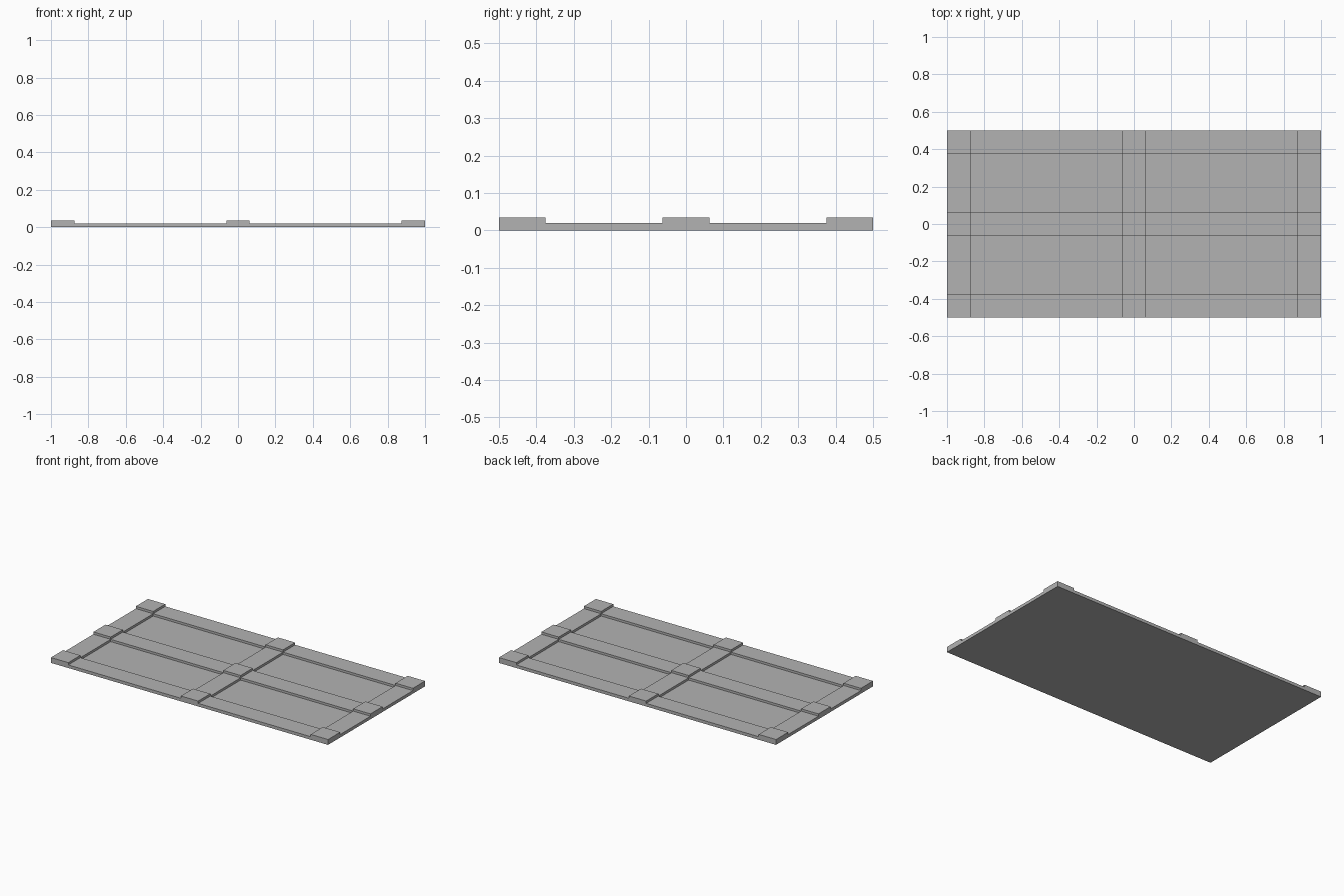
import bpy
import bmesh

cube = bpy.data.objects.get("Cube")
if cube:
    bpy.data.objects.remove(cube, do_unlink=True)

LENGTH, DEPTH, RIB = 2.0, 1.0, 0.125
PANEL_TOP, RIB_TOP, BLOCK_TOP = 0.005, 0.02, 0.035

grey = bpy.data.materials.new("plain_grey")
grey.use_nodes = True
colour = (0.45, 0.45, 0.45, 1)
grey.diffuse_color = colour
grey.node_tree.nodes["Principled BSDF"].inputs["Base Color"].default_value = colour


def cuts(size):
    """Grid lines for an edge rib, a middle rib and an edge rib."""
    h, r = size / 2, RIB
    return [-h, -h + r, -r / 2, r / 2, h - r, h]


def raise_faces(bm, faces, height):
    """Extrude faces straight up and return the new top faces."""
    new = bmesh.ops.extrude_face_region(bm, geom=faces)["geom"]
    verts = [g for g in new if isinstance(g, bmesh.types.BMVert)]
    bmesh.ops.translate(bm, verts=verts, vec=(0, 0, height))
    bmesh.ops.delete(bm, geom=[f for f in faces if f.is_valid], context='FACES_ONLY')
    return [g for g in new if isinstance(g, bmesh.types.BMFace)]


def in_rib(value, size):
    return abs(value) < RIB / 2 or abs(value) > size / 2 - RIB


bm = bmesh.new()

# Flat sheet divided along the rib edges
xs, ys = cuts(LENGTH), cuts(DEPTH)
grid = [[bm.verts.new((x, y, 0)) for y in ys] for x in xs]
sheet = []
for i in range(len(xs) - 1):
    for j in range(len(ys) - 1):
        sheet.append(bm.faces.new((grid[i][j], grid[i + 1][j],
                                   grid[i + 1][j + 1], grid[i][j + 1])))

# Base plate, with a flat underside
top = raise_faces(bm, sheet, PANEL_TOP)
rim = [e for e in bm.edges if e.is_boundary and all(v.co.z < 0.001 for v in e.verts)]
bmesh.ops.contextual_create(bm, geom=rim)
bmesh.ops.delete(bm, geom=[e for e in bm.edges if not e.link_faces], context='EDGES')

# Lattice of ribs
ribs = [f for f in top if in_rib(f.calc_center_median().x, LENGTH)
        or in_rib(f.calc_center_median().y, DEPTH)]
top = raise_faces(bm, ribs, RIB_TOP - PANEL_TOP)

# Raised blocks where the ribs cross
blocks = [f for f in top if in_rib(f.calc_center_median().x, LENGTH)
          and in_rib(f.calc_center_median().y, DEPTH)]
raise_faces(bm, blocks, BLOCK_TOP - RIB_TOP)

bmesh.ops.recalc_face_normals(bm, faces=bm.faces)
mesh = bpy.data.meshes.new("ribbed_panel")
bm.to_mesh(mesh)
bm.free()
mesh.materials.append(grey)
panel = bpy.data.objects.new("ribbed_panel", mesh)
bpy.context.collection.objects.link(panel)
